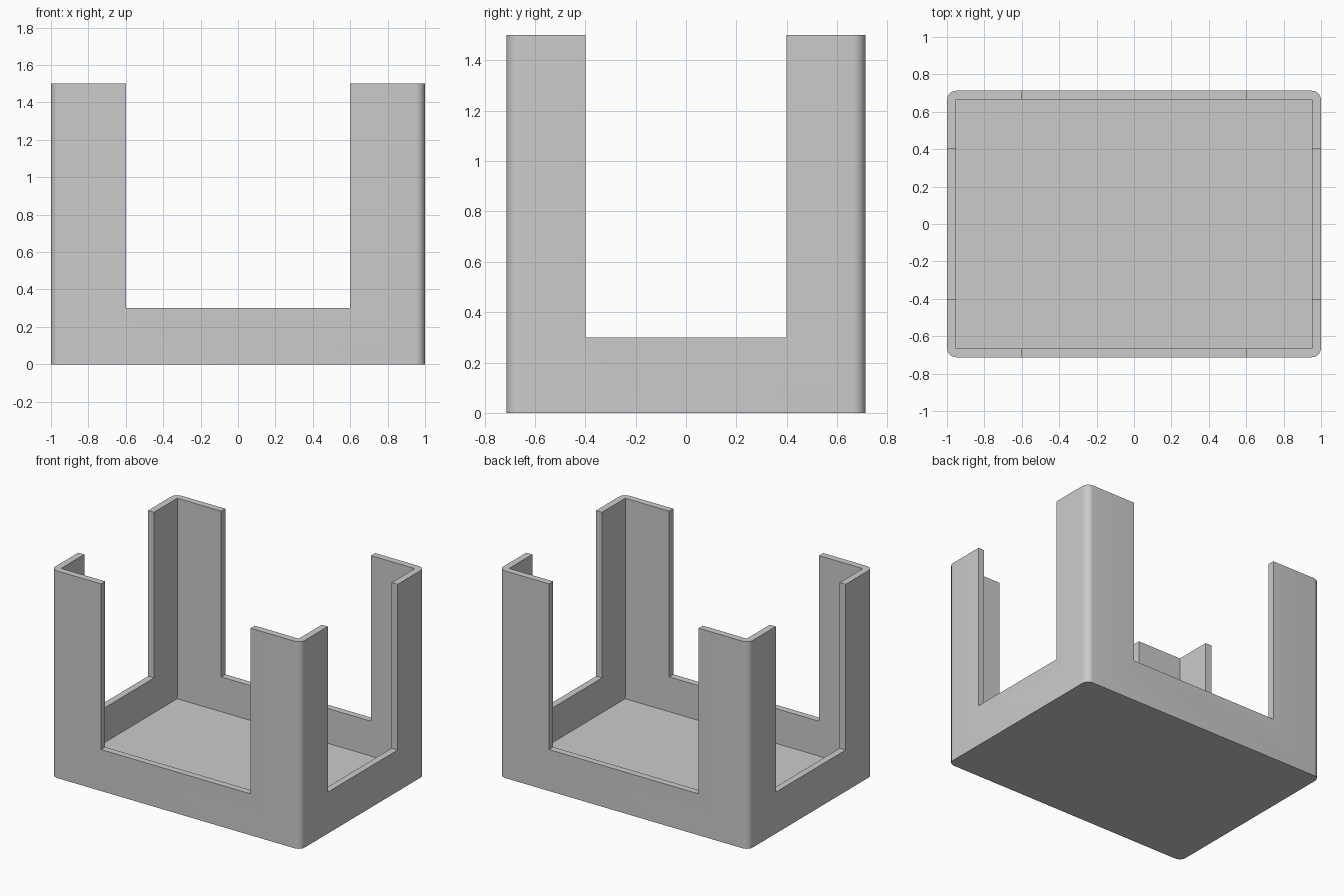
import bpy, bmesh, math
from mathutils import Matrix

default = bpy.data.objects.get("Cube")
if default:
    bpy.data.objects.remove(default, do_unlink=True)

HALF_X, HALF_Y, HEIGHT = 1.0, 0.7125, 1.5
WALL, RIM = 0.048, 0.3

grey = bpy.data.materials.new("plain grey")
grey.use_nodes = True
grey.diffuse_color = (0.6, 0.6, 0.6, 1)
grey.node_tree.nodes["Principled BSDF"].inputs["Base Color"].default_value = (0.6, 0.6, 0.6, 1)


def block(name, half_x, half_y, z0, z1, radius=0):
    """Upright box, with its vertical edges rounded if a radius is given."""
    bm = bmesh.new()
    size = Matrix.Diagonal((2 * half_x, 2 * half_y, z1 - z0, 1))
    bmesh.ops.create_cube(bm, size=1, matrix=Matrix.Translation((0, 0, (z0 + z1) / 2)) @ size)
    if radius:
        upright = [e for e in bm.edges if abs(e.verts[0].co.z - e.verts[1].co.z) > 0.1]
        bmesh.ops.bevel(bm, geom=upright, offset=radius, segments=8, profile=0.5, affect='EDGES')
    mesh = bpy.data.meshes.new(name)
    bm.to_mesh(mesh)
    bm.free()
    mesh.materials.append(grey)
    obj = bpy.data.objects.new(name, mesh)
    bpy.context.collection.objects.link(obj)
    return obj


# Tray body with rounded outer corners
tray = block("corner_post_tray", HALF_X, HALF_Y, 0, HEIGHT, radius=0.05)

# Hollow interior, then the wide openings front to back and side to side
cutters = [
    block("interior_cutter", HALF_X - WALL, HALF_Y - WALL, WALL, HEIGHT + 0.5),
    block("front_back_cutter", 0.6, HALF_Y + 0.5, RIM, HEIGHT + 0.6),
    block("side_cutter", HALF_X + 0.5, 0.4, RIM, HEIGHT + 0.7),
]
bpy.ops.object.select_all(action='DESELECT')
tray.select_set(True)
bpy.context.view_layer.objects.active = tray
for cutter in cutters:
    cutter.hide_render = True
    mod = tray.modifiers.new(cutter.name, 'BOOLEAN')
    mod.operation, mod.solver, mod.object = 'DIFFERENCE', 'EXACT', cutter
    bpy.ops.object.modifier_apply(modifier=mod.name)
    bpy.data.objects.remove(cutter, do_unlink=True)

bpy.ops.object.shade_smooth_by_angle(angle=math.radians(30))
